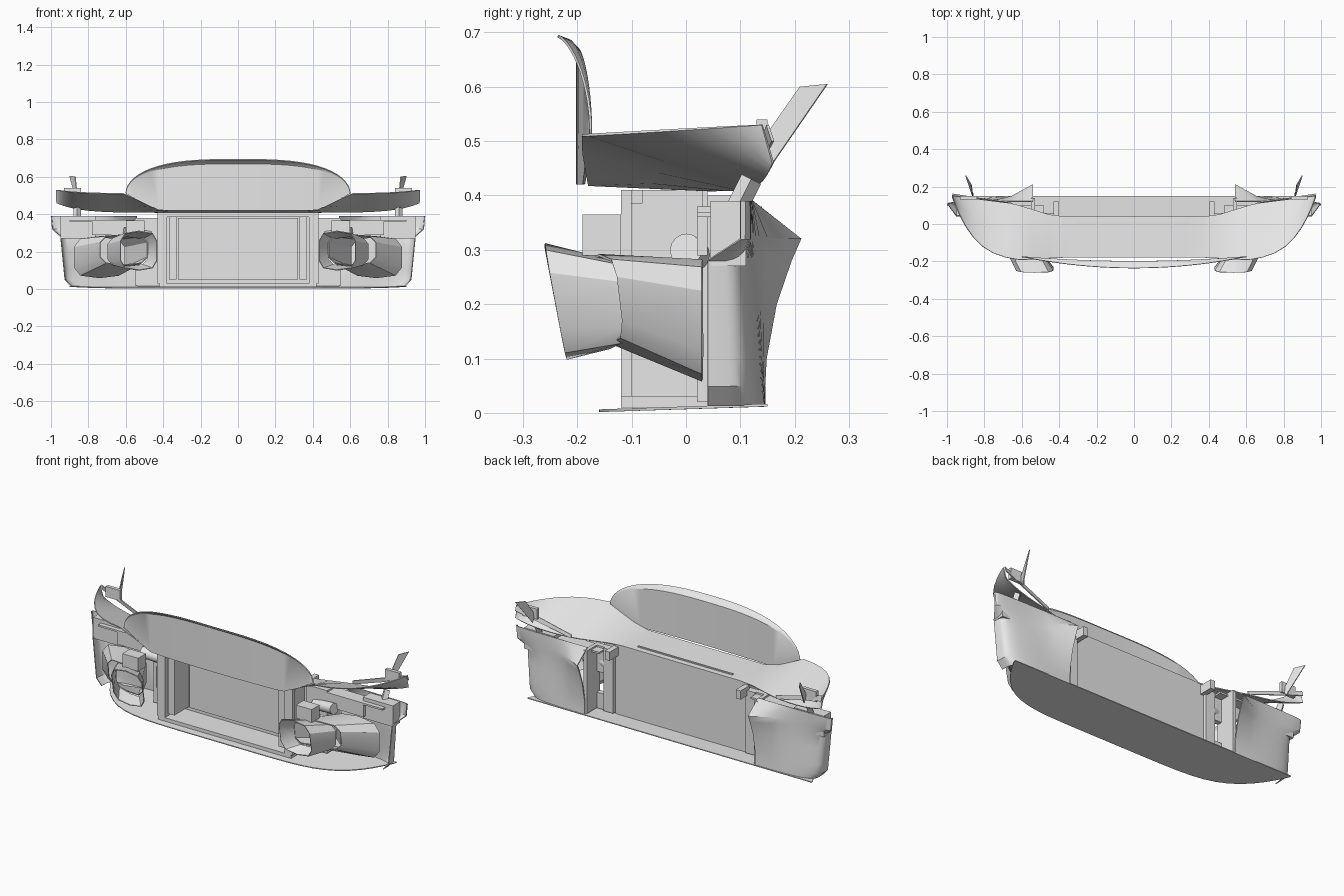
import bpy, bmesh, math
from mathutils import Vector

old = bpy.data.objects.get("Cube")
if old:
    bpy.data.objects.remove(old, do_unlink=True)

# One flat colour for every part
grey = bpy.data.materials.new("light_grey")
grey.use_nodes = True
tone = (0.8, 0.8, 0.8, 1)
grey.diffuse_color = tone
grey.node_tree.nodes["Principled BSDF"].inputs["Base Color"].default_value = tone

# Shared levels of the central frame
floor, roof = 0.03, 0.41
half = 0.42
front, back = -0.12, 0.04
plate = 0.005


def finish(name, bm, thickness=0, mirror=True):
    """Turn a bmesh into a mirrored, thickened object with crisp edges."""
    bmesh.ops.recalc_face_normals(bm, faces=bm.faces)
    mesh = bpy.data.meshes.new(name)
    bm.to_mesh(mesh)
    bm.free()
    mesh.materials.append(grey)
    part = bpy.data.objects.new(name, mesh)
    bpy.context.collection.objects.link(part)
    if mirror:
        part.modifiers.new("Mirror", 'MIRROR')
    if thickness:
        solid = part.modifiers.new("Thickness", 'SOLIDIFY')
        solid.thickness = thickness
        solid.offset = 0
    bpy.ops.object.select_all(action='DESELECT')
    part.select_set(True)
    bpy.context.view_layer.objects.active = part
    bpy.ops.object.convert(target='MESH')
    bpy.ops.object.shade_smooth_by_angle(angle=math.radians(30))


def sheet(name, rows, thickness=plate, closed=False):
    """Skin rows of points; closed joins each row into a ring."""
    bm = bmesh.new()
    grid = [[bm.verts.new(point) for point in row] for row in rows]
    for near, far in zip(grid, grid[1:]):
        for i in range(0 if closed else 1, len(near)):
            bm.faces.new((near[i - 1], near[i], far[i], far[i - 1]))
    finish(name, bm, thickness)


def box(name, xs, ys, zs, mirror=True):
    """Box between the given limits on each axis."""
    bm = bmesh.new()
    bmesh.ops.create_cube(bm, size=1)
    for vert in bm.verts:
        vert.co = [high if c > 0 else low
                   for c, (low, high) in zip(vert.co, (xs, ys, zs))]
    finish(name, bm, mirror=mirror)


def rod(name, start, end, radius, sides=16):
    start, end = Vector(start), Vector(end)
    axis = end - start
    bm = bmesh.new()
    bmesh.ops.create_cone(bm, cap_ends=True, segments=sides, radius1=radius,
                          radius2=radius, depth=axis.length)
    turn = axis.to_track_quat('Z', 'Y').to_matrix()
    for vert in bm.verts:
        vert.co = turn @ vert.co + (start + end) / 2
    finish(name, bm)


def soft(value, power=0.6):
    """Push a sine or cosine outwards, for squarish round sections."""
    return math.copysign(abs(value) ** power, value)


def ring(centre, width, height, skew, lean, sides=10):
    """Squarish duct section: outer side set back by skew, top forward by lean."""
    across, up = Vector((width, skew, 0)), Vector((0, -lean, height))
    angles = [math.tau * (i + 0.5) / sides for i in range(sides)]
    return [Vector(centre) + across * soft(math.cos(a)) + up * soft(math.sin(a))
            for a in angles]


def ramp(value, low, high):
    return min(max((value - low) / (high - low), 0), 1)


def spread(width, steps=16):
    """Positions from the middle outwards, closer together at the end."""
    return [width * math.sin(math.pi / 2 * i / steps) for i in range(steps + 1)]


# Floor tray with a bowed front edge
def tray_point(x, rear):
    bow = (x / 0.9) ** 6
    return (x, 0.15, 0.014) if rear else (x, 0.3 * bow - 0.16, 0.004 + 0.01 * bow)


sheet("under_tray", [[tray_point(x, rear) for x in spread(0.9)]
                     for rear in (False, True)])

# Top cover: flat in the middle, with wings whose front edge stands high
wing = 0.97


def cover_front(x):
    bow = (x / wing) ** 8
    return Vector((x, 0.34 * bow - 0.18 - 0.02 * ramp(x, half, 0.6),
                   0.42 + 0.09 * ramp(x, half, 0.6) + 0.02 * bow))


def cover_back(x):
    return Vector((x, back + 0.07 * ramp(x, half, 0.65) + 0.05 * ramp(x, 0.65, wing),
                   roof + 0.05 * (x / wing) ** 8))


sheet("top_cover", [[cover_front(x).lerp(cover_back(x), t) for x in spread(wing)]
                    for t in (0, 0.5, 1)])
box("cover_slot", (-0.3, 0.3), (0, 0.01), (roof, half), mirror=False)

# Rail along the rear of each wing, carrying a clip and a slim strut
sheet("wing_rail", [[(0.65, 0.11, roof), (wing, 0.16, 0.5)],
                    [(0.65, 0.11, 0.43), (wing, 0.15, 0.53)]])
box("wing_clip", (0.84, 0.93), (0.13, 0.15), (0.48, 0.54))
sheet("rear_strut", [[(0.86, 0.14, 0.5), (0.87, 0.21, 0.6)],
                     [(0.86, 0.16, 0.46), (0.9, 0.26, 0.605)]])

# Upright panel with a flange leaning forward
span = 0.6


def panel_point(x, height, lean):
    rise = max(1 - (x / span) ** 3, 0) ** 0.5
    curve = (x / span) ** 2
    return (x, curve / 40 - 0.2 - lean * (1 - curve), 0.51 + height * rise)


sheet("upright_panel", [
    [panel_point(x, 0, 0)[:2] + (cover_front(x).z,) for x in spread(span)],
    [panel_point(x, 0.16, 0) for x in spread(span)],
    [panel_point(x, 0.175, 0.015) for x in spread(span)],
    [panel_point(x, 0.183, 0.036) for x in spread(span)]])

# Radiator set deep between two baffles, and the frame around it
whole = (-half, half)
box("radiator", (-0.32, 0.32), (0.02, 0.03), (0.05, 0.38), mirror=False)
box("frame_back", whole, (0.03, back), (floor, roof), mirror=False)
box("frame_top", whole, (front, -0.08), (0.385, roof), mirror=False)
box("frame_sill", whole, (front, back), (0.01, floor), mirror=False)
box("side_baffle", (0.33, 0.37), (-0.105, back), (0.05, 0.385))
box("frame_post", (0.4, 0.43), (front, -0.1), (floor, roof))
box("frame_side", (0.38, 0.4), (front, back), (floor, roof))
box("hinge_block", (0.4, 0.43), (back, 0.12), (0.35, 0.4))

# Support wall with an opening, between the frame and the arch liner
for edge, level in (("lower", (0.02, 0.11)), ("upper", (0.23, 0.38))):
    box("support_" + edge, (half, 0.55), (0.02, 0.05), level)
box("support_inner", (half, 0.48), (0.02, 0.06), (0.02, 0.38))
box("support_outer", (0.53, 0.55), (0.02, 0.14), (0.02, 0.38))

# Wheel arch liner: squarish outer corner, with its inner edge flared rearwards
inner = 0.54


def liner_row(z, steps=16):
    high = ramp(z, 0.28, 0.32)
    nose = back + 0.06 * high
    depth = 0.145 - 0.025 * ramp(z, 0, 0.32) - nose
    flare = 0.09 * (z / 0.32) ** 2 * (1 - ramp(z, 0.32, 0.39))
    width = 0.92 + z / 10 + high / 25 - inner
    if z < floor:
        width -= 0.03
    row = []
    for i in range(steps + 1):
        turn = math.pi / 2 * i / steps
        t = soft(math.sin(turn))
        row.append((inner + width * t,
                    nose + depth * soft(math.cos(turn), 0.4) + flare * (1 - t) ** 4, z))
    return row


sheet("arch_liner", [liner_row(z) for z in (0.014, 0.05, 0.1, 0.2, 0.28, 0.32, 0.39)])
box("liner_shelf", (0.48, 0.9), (0.02, 0.1), (0.36, 0.37))
box("shelf_front", (0.48, 0.78), (0.02, back), (0.29, 0.37))
box("corner_bracket", (0.76, 0.95), (0.045, 0.11), (0.27, 0.39))
rod("bracket_arm", (0.86, 0.08, 0.35), (0.86, 0.12, 0.43), 0.02, sides=4)

# Cooling duct: forward mouth and a flared body behind it
sheet("duct_mouth", [ring((0.53, -0.24, 0.205), 0.1, 0.105, 0, 0.02),
                     ring((0.59, -0.14, 0.2), 0.11, 0.08, 0.03, 0)], closed=True)
sheet("duct_body", [ring((0.61, -0.15, 0.21), 0.13, 0.08, 0.03, 0.01),
                    ring((0.74, 0.03, 0.17), 0.14, 0.11, 0, 0)], closed=True)

# Horn and its block beside the frame
box("horn_block", (0.5, 0.6), (-0.19, front), (0.29, 0.365))
rod("horn", (0.61, 0, 0.3), (0.47, 0.03, 0.28), 0.03)
